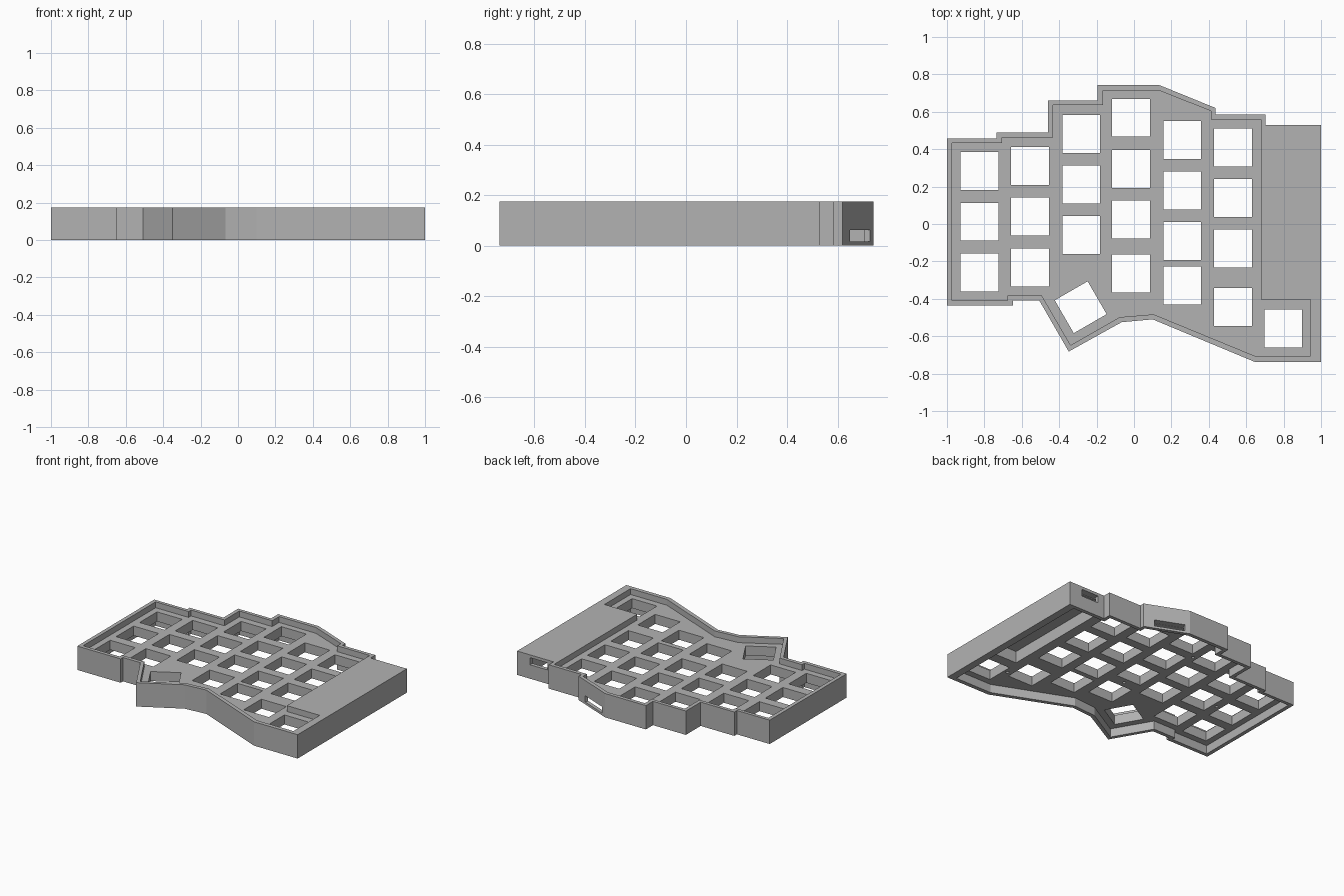
import bpy
import bmesh
from math import radians
from mathutils import Matrix

old = bpy.data.objects.get("Cube")
if old:
    bpy.data.objects.remove(old, do_unlink=True)

HEIGHT = 0.175
PLATE_BOTTOM, PLATE_TOP = 0.062, 0.132
KEY = 0.203

grey = bpy.data.materials.new("matte_grey")
grey.use_nodes = True
grey.diffuse_color = (0.45, 0.45, 0.45, 1)
grey.node_tree.nodes["Principled BSDF"].inputs["Base Color"].default_value = (0.45, 0.45, 0.45, 1)


def make_object(name, bm):
    bmesh.ops.recalc_face_normals(bm, faces=bm.faces)
    mesh = bpy.data.meshes.new(name)
    bm.to_mesh(mesh)
    bm.free()
    mesh.materials.append(grey)
    obj = bpy.data.objects.new(name, mesh)
    bpy.context.collection.objects.link(obj)
    return obj


def prism(name, outline, z0, z1):
    bm = bmesh.new()
    face = bm.faces.new([bm.verts.new((x, y, z0)) for x, y in outline])
    ext = bmesh.ops.extrude_face_region(bm, geom=[face])
    verts = [g for g in ext["geom"] if isinstance(g, bmesh.types.BMVert)]
    bmesh.ops.translate(bm, verts=verts, vec=(0, 0, z1 - z0))
    return make_object(name, bm)


def add_box(bm, center, size, angle=0):
    mat = (Matrix.Translation(center) @ Matrix.Rotation(radians(angle), 4, "Z")
           @ Matrix.Diagonal((*size, 1)))
    bmesh.ops.create_cube(bm, size=1, matrix=mat)


def cut(target, cutter):
    cutter.hide_render = True
    mod = target.modifiers.new("cut", "BOOLEAN")
    mod.operation = "DIFFERENCE"
    mod.solver = "EXACT"
    mod.object = cutter
    bpy.context.view_layer.objects.active = target
    bpy.ops.object.modifier_apply(modifier=mod.name)
    bpy.data.objects.remove(cutter, do_unlink=True)


# Stepped outer wall of the case
outer = [(-1, 0.458), (-0.734, 0.458), (-0.734, 0.488), (-0.461, 0.488),
         (-0.461, 0.66), (-0.194, 0.66), (-0.194, 0.742), (0.137, 0.742),
         (0.437, 0.62), (0.437, 0.586), (0.704, 0.586), (0.704, 0.53),
         (1, 0.53), (1, -0.737), (0.645, -0.737), (0.1, -0.51),
         (-0.066, -0.525), (-0.349, -0.682), (-0.507, -0.408),
         (-0.648, -0.408), (-0.648, -0.435), (-1, -0.435)]

# Inner wall: shared back and front runs, joined differently above and below
inner_back = [(-0.972, 0.434), (-0.705, 0.434), (-0.705, 0.463), (-0.434, 0.463),
              (-0.434, 0.635), (-0.167, 0.635), (-0.167, 0.715), (0.132, 0.715),
              (0.413, 0.603), (0.413, 0.56), (0.678, 0.56)]
inner_front = [(0.945, -0.707), (0.65, -0.707), (0.105, -0.483), (-0.077, -0.498),
               (-0.339, -0.648), (-0.494, -0.381), (-0.675, -0.381),
               (-0.675, -0.408), (-0.972, -0.408)]
top_recess = inner_back + [(0.678, -0.403), (0.945, -0.403)] + inner_front
bottom_recess = inner_back + [(0.678, 0.502), (0.945, 0.502)] + inner_front

case = prism("keyboard_case", outer, 0, HEIGHT)
cut(case, prism("top_recess_cutter", top_recess, PLATE_TOP, HEIGHT + 0.1))
cut(case, prism("bottom_recess_cutter", bottom_recess, -0.1, PLATE_BOTTOM))

# Controller bay under the raised block
bm = bmesh.new()
add_box(bm, (0.825, 0.062, 0.098), (0.24, 0.88, 0.1))
cut(case, make_object("controller_bay_cutter", bm))

# Square switch openings, column by column
columns = {
    -0.825: (0.284, 0.012, -0.26),
    -0.555: (0.311, 0.041, -0.232),
    -0.282: (0.482, 0.21, -0.06),
    -0.015: (0.568, 0.295, 0.025, -0.264),
    0.258: (0.45, 0.18, -0.09, -0.33),
    0.53: (0.41, 0.14, -0.132, -0.443),
    0.798: (-0.558,),
}
bm = bmesh.new()
for x, rows in columns.items():
    for y in rows:
        add_box(bm, (x, y, 0.1), (KEY, KEY, 0.3))
add_box(bm, (-0.285, -0.445, 0.1), (KEY, KEY, 0.3), 30)
cut(case, make_object("switch_cutter", bm))

# Cable port in the back wall and socket slot in the slanted wall
bm = bmesh.new()
add_box(bm, (0.825, 0.52, 0.128), (0.14, 0.08, 0.052))
add_box(bm, (0.268, 0.689, 0.04), (0.21, 0.09, 0.046), -22.1)
cut(case, make_object("port_cutter", bm))

# Small blind screw holes in the underside of the plate
bm = bmesh.new()
for x, y in ((-0.15, 0.43), (-0.015, -0.12), (0.67, -0.51), (-0.69, 0.03)):
    bmesh.ops.create_cone(bm, cap_ends=True, segments=16, radius1=0.011, radius2=0.011,
                          depth=0.08, matrix=Matrix.Translation((x, y, PLATE_BOTTOM)))
cut(case, make_object("screw_cutter", bm))
